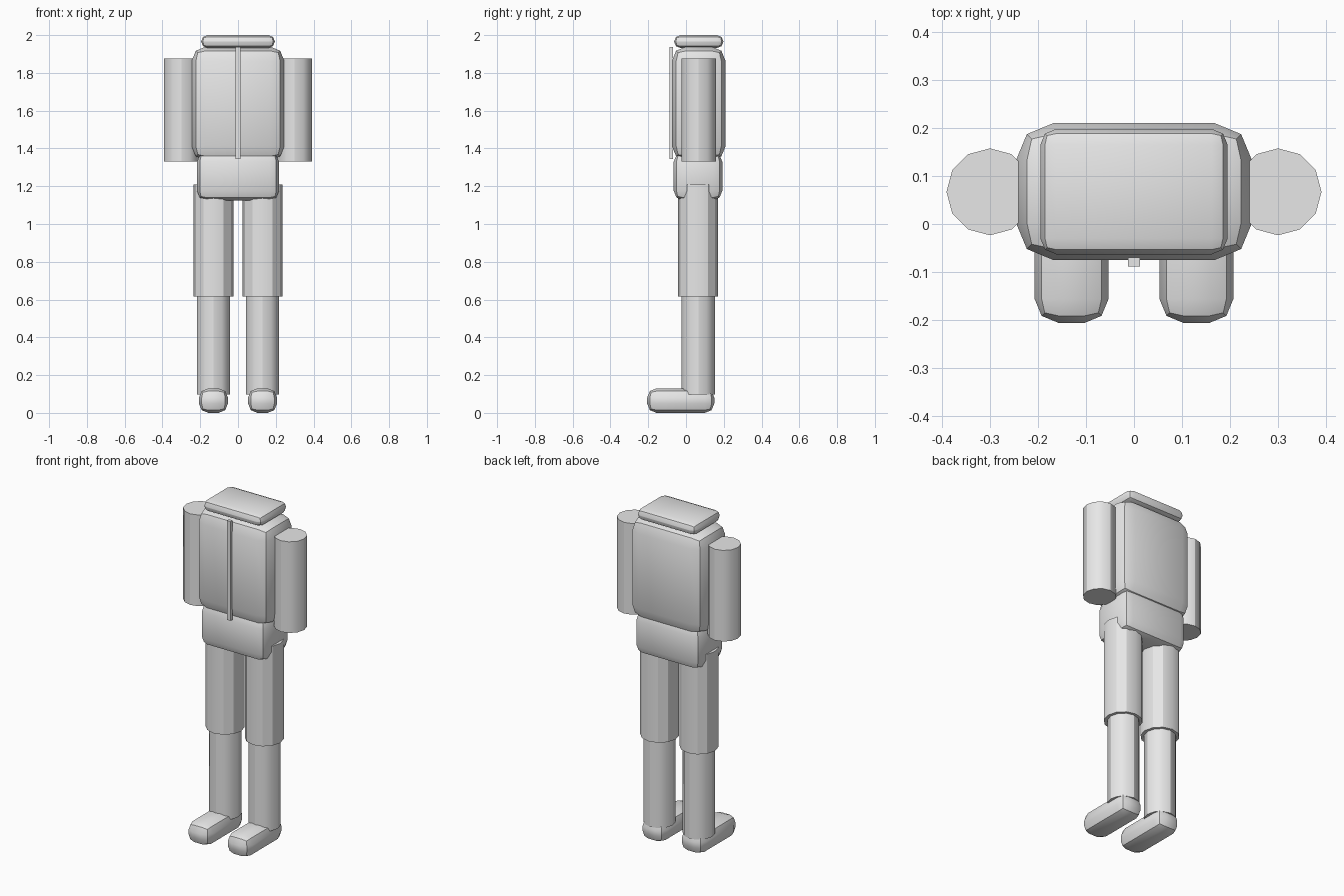
import bpy
import math

if "Cube" in bpy.data.objects:
    bpy.data.objects.remove(bpy.data.objects["Cube"])

grey = bpy.data.materials.new("light grey")
grey.diffuse_color = (0.8, 0.8, 0.8, 1)
grey.use_nodes = True
grey.node_tree.nodes["Principled BSDF"].inputs["Base Color"].default_value = grey.diffuse_color

YC = 0.067  # depth centre of the body


def finish(ob, name):
    ob.name = name
    ob.data.materials.append(grey)
    bpy.ops.object.shade_smooth_by_angle(angle=math.radians(30))
    return ob


def box(name, x, y, z, bevel=0.0):
    """Rounded box from (min, max) ranges."""
    bpy.ops.mesh.primitive_cube_add(size=1, location=[sum(r) / 2 for r in (x, y, z)])
    ob = bpy.context.object
    ob.scale = [r[1] - r[0] for r in (x, y, z)]
    bpy.ops.object.transform_apply(location=False, rotation=False, scale=True)
    if bevel:
        m = ob.modifiers.new("Bevel", 'BEVEL')
        m.width = bevel
        m.segments = 2
        m.limit_method = 'NONE'
        bpy.ops.object.modifier_apply(modifier=m.name)
    return finish(ob, name)


def tube(name, x, y, r, z0, z1):
    """Twelve-sided upright cylinder."""
    bpy.ops.mesh.primitive_cylinder_add(vertices=12, radius=r, depth=z1 - z0,
                                        location=(x, y, (z0 + z1) / 2))
    return finish(bpy.context.object, name)


# jacket body, collar and zip
box("torso", (-0.246, 0.246), (-0.075, 0.21), (1.335, 1.94), 0.078)
box("collar", (-0.195, 0.195), (-0.063, 0.198), (1.932, 2.0), 0.033)
box("zip", (-0.012, 0.012), (-0.088, -0.07), (1.343, 1.937))

# hips
box("pelvis", (-0.217, 0.217), (-0.065, 0.192), (1.125, 1.38), 0.05)

# limbs, one set per side
for side, s in (("left", 1), ("right", -1)):
    tube(side + "_sleeve", s * 0.30, YC, 0.0905, 1.33, 1.875)
    tube(side + "_thigh", s * 0.13, 0.063, 0.106, 0.615, 1.21)
    tube(side + "_shin", s * 0.13, 0.065, 0.088, 0.097, 0.64)
    cx = s * 0.13
    box(side + "_foot", (cx - 0.077, cx + 0.077), (-0.206, 0.15), (0.0, 0.13), 0.05)
